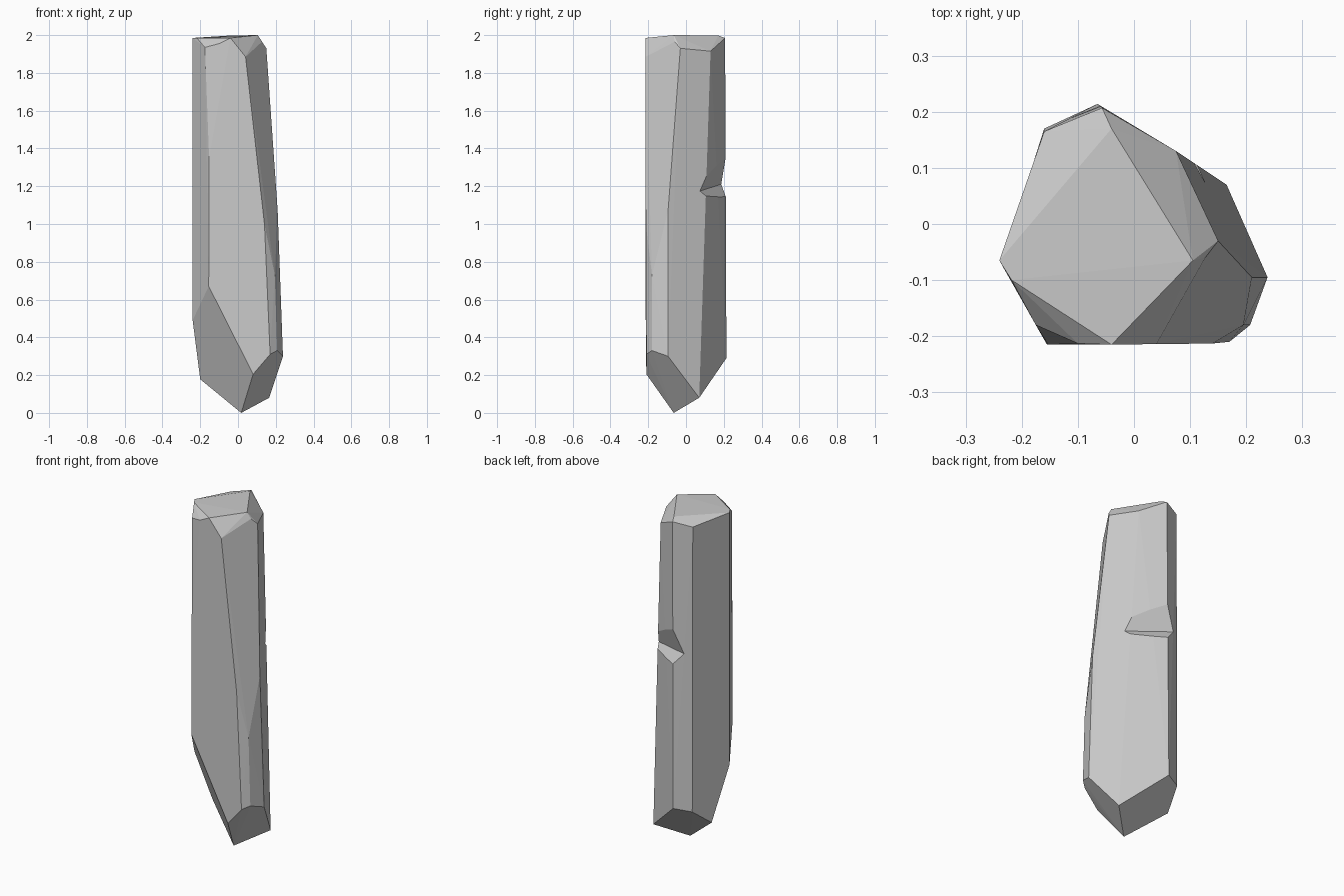
import bpy, bmesh
from math import radians
from mathutils import Vector

if "Cube" in bpy.data.objects:
    bpy.data.objects.remove(bpy.data.objects["Cube"])


def hull_object(name, points):
    """Faceted convex solid around a few corner points."""
    bm = bmesh.new()
    for p in points:
        bm.verts.new(p)
    res = bmesh.ops.convex_hull(bm, input=bm.verts[:])
    loose = [v for v in bm.verts if not v.link_faces]
    bmesh.ops.delete(bm, geom=loose, context='VERTS')
    bmesh.ops.dissolve_limit(bm, angle_limit=radians(1.5), verts=bm.verts[:], edges=bm.edges[:])
    bmesh.ops.recalc_face_normals(bm, faces=bm.faces[:])
    me = bpy.data.meshes.new(name)
    bm.to_mesh(me)
    bm.free()
    ob = bpy.data.objects.new(name, me)
    bpy.context.collection.objects.link(ob)
    return ob


# Chipped crown
crown = [(-.24, -.065, 1.985), (-.16, .165, 1.965), (-.057, .207, 1.985),
         (-.04, .17, 1.998), (.105, -.065, 2.0), (-.04, -.215, 1.985),
         (-.218, -.10, 1.985), (-.175, -.18, 1.935), (-.10, -.213, 1.955),
         (.04, -.214, 1.885), (.127, -.06, 1.965), (.15, -.03, 1.93),
         (.075, .13, 1.915)]
# Corners along the shaft
shaft = [(-.155, -.215, .67), (-.153, -.215, 1.35), (-.24, -.065, .49),
         (.14, -.213, 1.0), (.21, -.095, 1.07), (.195, -.18, .73)]
# Bevelled foot
foot = [(.017, -.065, 0), (.165, .07, .08), (-.065, .214, .29),
        (-.16, .17, .278), (-.2, .045, .178), (.08, -.21, .205),
        (.17, -.21, .31), (.207, -.18, .33), (.238, -.095, .3)]
pillar = hull_object("rock_pillar", crown + shaft + foot)

# Wedge-shaped chip in the back right face
a, b = Vector((.124, .075, 1.175)), Vector((-.115, .185, 1.21))
d = b - a
wedge = []
for base in (a - d * .3, b + d * .3):
    wedge += [base, base + 4 * Vector((0, .048, .142)), base + 4 * Vector((0, .048, -.055))]
cutter = hull_object("chip_cutter", wedge)
cutter.hide_render = True
cutter.hide_viewport = True

mod = pillar.modifiers.new("chip", 'BOOLEAN')
mod.operation = 'DIFFERENCE'
mod.solver = 'EXACT'
mod.object = cutter
